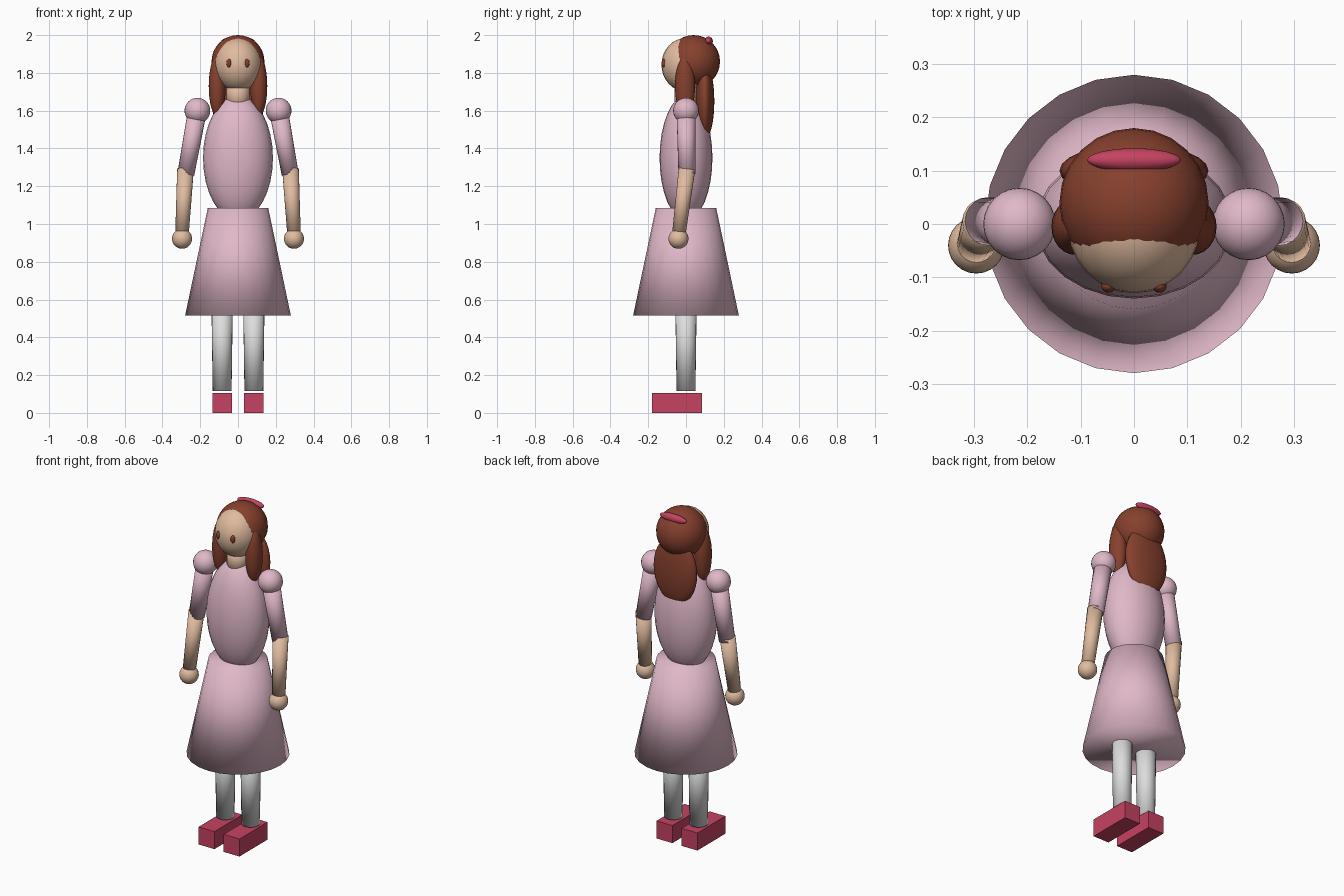
import bpy
from mathutils import Vector

cube = bpy.data.objects.get("Cube")
if cube:
    bpy.data.objects.remove(cube, do_unlink=True)


def material(name, rgb):
    mat = bpy.data.materials.new(name)
    mat.use_nodes = True
    color = (*rgb, 1)
    mat.diffuse_color = color
    for node in mat.node_tree.nodes:
        if node.type == "BSDF_PRINCIPLED":
            node.inputs["Base Color"].default_value = color
    return mat


PINK = material("dress pink", (0.75, 0.48, 0.58))
SKIN = material("skin", (0.75, 0.5, 0.35))
BROWN = material("hair brown", (0.24, 0.052, 0.027))
RED = material("shoe red", (0.56, 0.055, 0.12))
WHITE = material("stocking white", (0.73, 0.72, 0.72))


def finish(name, mat, smooth=True):
    obj = bpy.context.object
    obj.name = name
    obj.data.materials.append(mat)
    if smooth:
        bpy.ops.object.shade_smooth()
    return obj


def ellipsoid(name, center, radii, mat):
    bpy.ops.mesh.primitive_uv_sphere_add(segments=24, ring_count=16, radius=1, location=center)
    bpy.context.object.scale = radii
    return finish(name, mat)


def limb(name, start, end, r_start, r_end, mat, sides=20):
    """Closed tapered cylinder between two points."""
    a, b = Vector(start), Vector(end)
    bpy.ops.mesh.primitive_cone_add(vertices=sides, radius1=r_start, radius2=r_end,
                                    depth=(b - a).length, location=(a + b) / 2)
    obj = bpy.context.object
    obj.rotation_mode = "QUATERNION"
    if (b - a).normalized().z < 0.9999:
        obj.rotation_quaternion = Vector((0, 0, 1)).rotation_difference(b - a)
    return finish(name, mat)


# Body and dress
ellipsoid("bodice", (0, 0, 1.35), (0.185, 0.14, 0.33), PINK)
limb("skirt", (0, 0, 0.515), (0, 0, 1.085), 0.28, 0.16, PINK, sides=24)
limb("neck", (0, 0, 1.6), (0, 0, 1.76), 0.062, 0.062, SKIN)

# Head and hair
ellipsoid("head", (0, 0, 1.843), (0.125, 0.13, 0.142), SKIN)
ellipsoid("hair_cap", (0, 0.04, 1.86), (0.14, 0.14, 0.14), BROWN)
ellipsoid("hair_back", (0, 0.1, 1.65), (0.14, 0.05, 0.2), BROWN)
ellipsoid("hair_clip", (0, 0.12, 1.968), (0.088, 0.022, 0.024), RED)

# Mirrored parts
for side, s in (("left", 1), ("right", -1)):
    ellipsoid(f"{side}_eye", (s * 0.048, -0.117, 1.852), (0.013, 0.012, 0.023), BROWN)
    ellipsoid(f"{side}_hair_lock", (s * 0.11, -0.005, 1.73), (0.045, 0.053, 0.16), BROWN)

    # Arm
    ellipsoid(f"{side}_puff_sleeve", (s * 0.215, 0, 1.6), (0.068, 0.068, 0.068), PINK)
    limb(f"{side}_sleeve", (s * 0.276, 0.005, 1.265), (s * 0.215, 0, 1.6), 0.045, 0.05, PINK)
    limb(f"{side}_forearm", (s * 0.296, -0.037, 0.955), (s * 0.278, 0.005, 1.29), 0.036, 0.044, SKIN)
    ellipsoid(f"{side}_hand", (s * 0.296, -0.04, 0.922), (0.053, 0.053, 0.053), SKIN)

    # Leg and shoe
    limb(f"{side}_leg", (s * 0.084, 0, 0.115), (s * 0.084, 0, 0.6), 0.05, 0.057, WHITE)
    bpy.ops.mesh.primitive_cube_add(size=1, location=(s * 0.083, -0.047, 0.0525))
    bpy.context.object.scale = (0.105, 0.265, 0.105)
    finish(f"{side}_shoe", RED, smooth=False)
